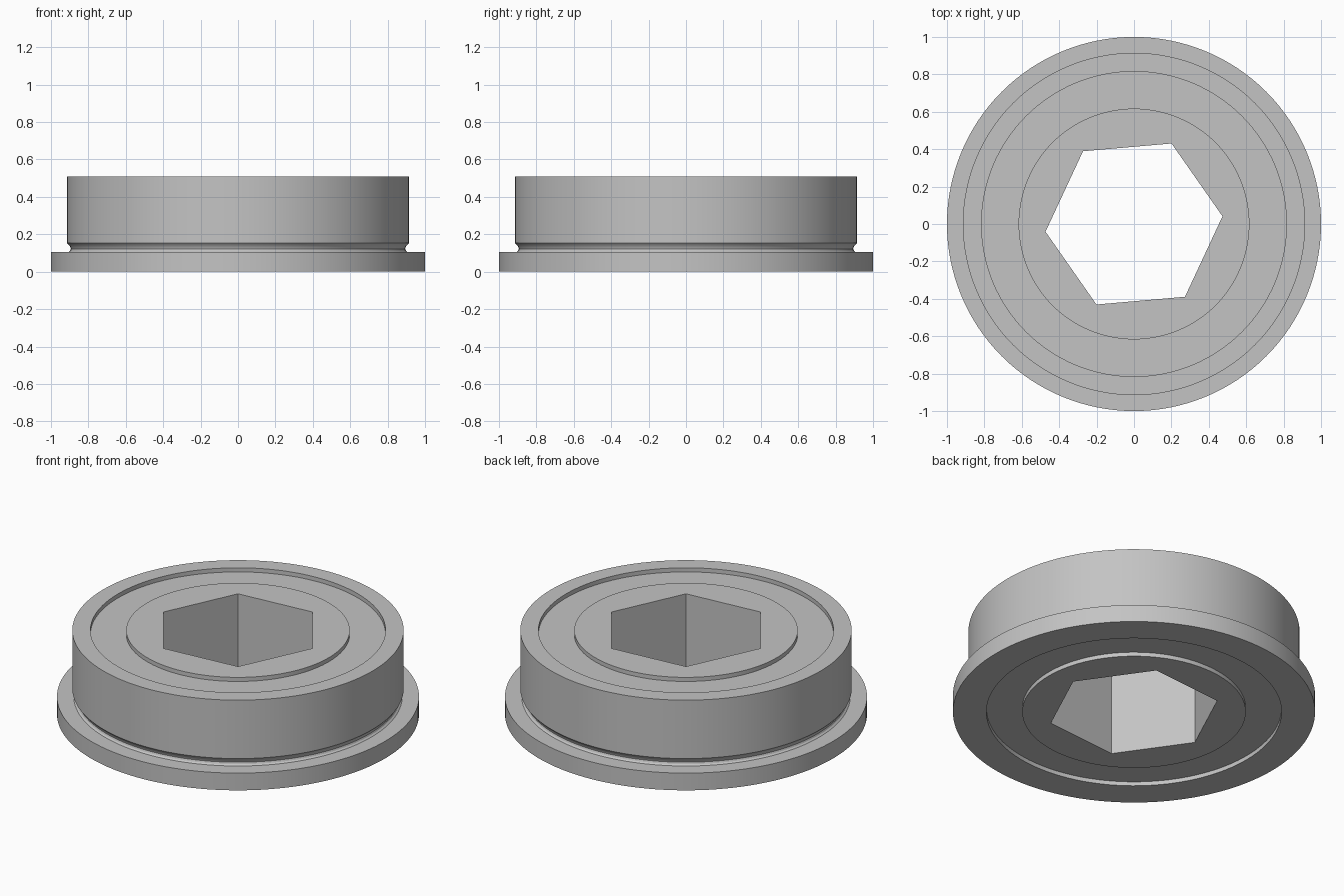
import bpy, bmesh, math
from mathutils import Matrix

if "Cube" in bpy.data.objects:
    bpy.data.objects.remove(bpy.data.objects["Cube"])

SEGMENTS = 128
HEIGHT = 0.51
RECESS = 0.025

steel = bpy.data.materials.new("grey_steel")
steel.use_nodes = True
colour = (0.55, 0.55, 0.55, 1)
steel.diffuse_color = colour
steel.node_tree.nodes["Principled BSDF"].inputs["Base Color"].default_value = colour


def add_object(name, bm):
    bmesh.ops.recalc_face_normals(bm, faces=bm.faces)
    mesh = bpy.data.meshes.new(name)
    bm.to_mesh(mesh)
    bm.free()
    mesh.materials.append(steel)
    obj = bpy.data.objects.new(name, mesh)
    bpy.context.collection.objects.link(obj)
    return obj


def smooth(obj):
    bpy.ops.object.select_all(action='DESELECT')
    obj.select_set(True)
    bpy.context.view_layer.objects.active = obj
    bpy.ops.object.shade_smooth_by_angle(angle=math.radians(30))


def lathe(name, profile):
    """Revolve a closed (radius, z) profile around the z axis."""
    bm = bmesh.new()
    verts = [bm.verts.new((r, 0, z)) for r, z in profile]
    edges = [bm.edges.new((v, verts[i - 1])) for i, v in enumerate(verts)]
    bmesh.ops.spin(bm, geom=verts + edges, cent=(0, 0, 0), axis=(0, 0, 1),
                   angle=math.tau, steps=SEGMENTS, use_merge=True)
    bmesh.ops.remove_doubles(bm, verts=bm.verts, dist=1e-5)
    return add_object(name, bm)


def prism(name, sides, radius, low, high, turn=0):
    bm = bmesh.new()
    place = Matrix.Translation((0, 0, (low + high) / 2)) @ Matrix.Rotation(turn, 4, 'Z')
    bmesh.ops.create_cone(bm, cap_ends=True, segments=sides, radius1=radius,
                          radius2=radius, depth=high - low, matrix=place)
    return add_object(name, bm)


# Outer ring: flange, rounded relief groove and straight barrel
groove = [(0.907, 0.105), (0.898, 0.112), (0.894, 0.122), (0.897, 0.133),
          (0.906, 0.144), (0.915, 0.154)]
outer_ring = lathe("outer_ring", [(0.815, 0), (1, 0), (1, 0.105)] + groove
                   + [(0.915, HEIGHT), (0.815, HEIGHT)])
smooth(outer_ring)

# Shield: recessed washer closing the gap on both sides
shield = lathe("shield", [(0.6, RECESS), (0.83, RECESS),
                          (0.83, HEIGHT - RECESS), (0.6, HEIGHT - RECESS)])
smooth(shield)

# Inner ring: disc with a slightly turned hexagonal bore
inner_ring = prism("inner_ring", SEGMENTS, 0.617, 0, HEIGHT)
# The first corner of the bore points along y before turning
bore = prism("hex_bore_cutter", 6, 0.475, -0.2, HEIGHT + 0.2, math.radians(35))
bore.hide_render = True
cut = inner_ring.modifiers.new("hex_bore", 'BOOLEAN')
cut.operation = 'DIFFERENCE'
cut.solver = 'EXACT'
cut.object = bore
bpy.context.view_layer.objects.active = inner_ring
bpy.ops.object.modifier_apply(modifier=cut.name)
bpy.data.objects.remove(bore)
smooth(inner_ring)
